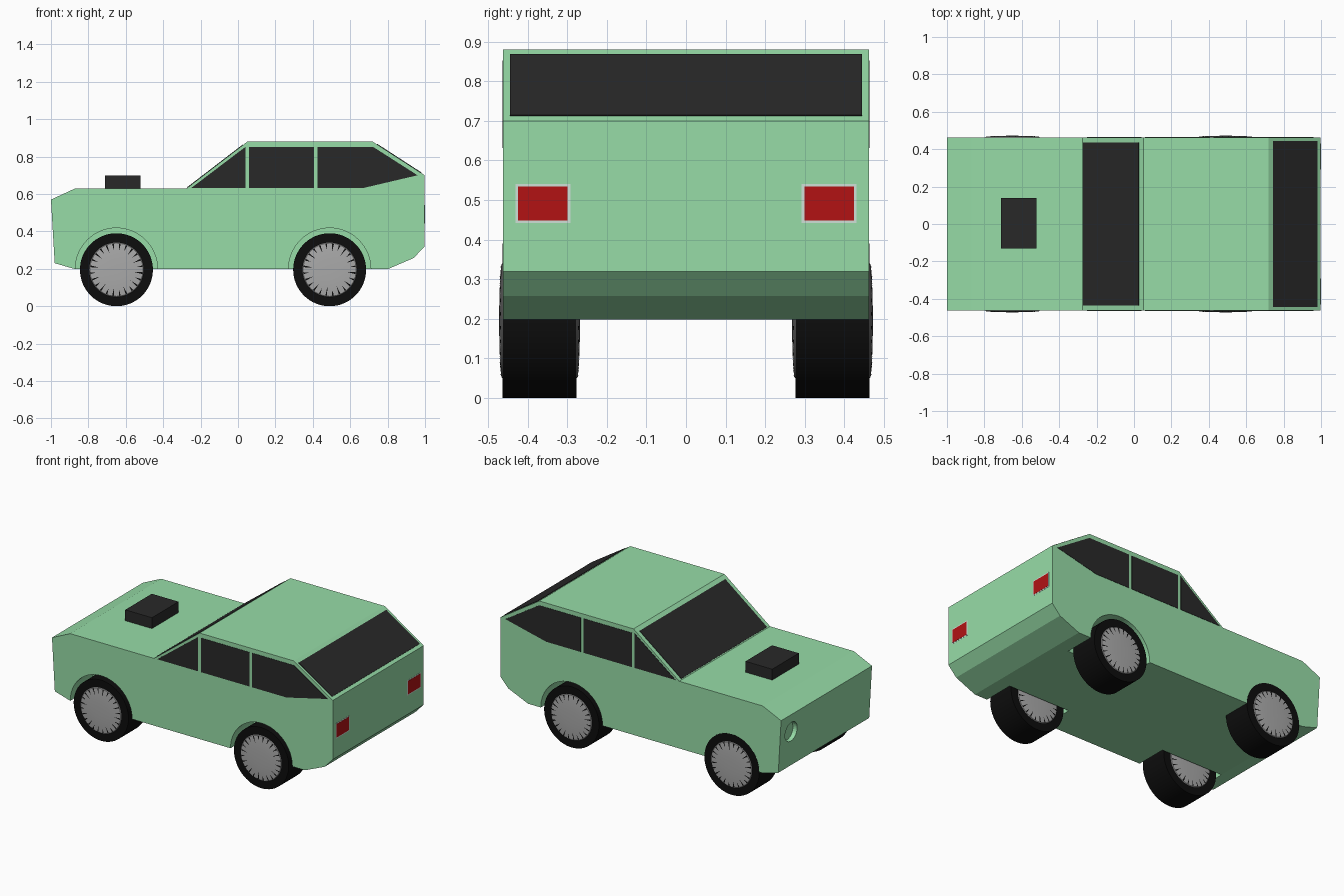
import bpy, bmesh, math
from mathutils import Matrix, Vector

if "Cube" in bpy.data.objects:
    bpy.data.objects.remove(bpy.data.objects["Cube"])


def material(name, rgb):
    m = bpy.data.materials.new(name)
    m.diffuse_color = (*rgb, 1)
    m.use_nodes = True
    m.node_tree.nodes["Principled BSDF"].inputs["Base Color"].default_value = m.diffuse_color
    return m


GREEN = material("green paint", (0.31, 0.72, 0.39))
PALE = material("pale trim", (0.62, 0.75, 0.68))
GLASS = material("dark glass", (0.022, 0.022, 0.022))
BLACK = material("rubber", (0.004, 0.004, 0.004))
METAL = material("rim metal", (0.4, 0.4, 0.4))
RED = material("red lens", (0.45, 0.006, 0.007))


def finish(name, bm, mat):
    bmesh.ops.recalc_face_normals(bm, faces=bm.faces)
    me = bpy.data.meshes.new(name)
    bm.to_mesh(me)
    bm.free()
    ob = bpy.data.objects.new(name, me)
    bpy.context.collection.objects.link(ob)
    if mat:
        me.materials.append(mat)
    return ob


def prism(name, profile, y0, y1, mat):
    """Side profile (x, z) extruded from y0 to y1."""
    bm = bmesh.new()
    face = bm.faces.new([bm.verts.new((x, y0, z)) for x, z in profile])
    ext = bmesh.ops.extrude_face_region(bm, geom=[face])["geom"]
    bmesh.ops.translate(bm, vec=(0, y1 - y0, 0),
                        verts=[v for v in ext if isinstance(v, bmesh.types.BMVert)])
    return finish(name, bm, mat)


def box(name, x, y, z, mat):
    return prism(name, [(x[0], z[0]), (x[1], z[0]), (x[1], z[1]), (x[0], z[1])], y[0], y[1], mat)


def sloped_pane(name, a, b, half, mat, t=0.003):
    """Thin pane lying on the slope from a to b."""
    d = Vector((b[0] - a[0], b[1] - a[1])).normalized()
    n = Vector((-d.y, d.x)) * t
    pts = [(a[0] - n.x, a[1] - n.y), (b[0] - n.x, b[1] - n.y),
           (b[0] + n.x, b[1] + n.y), (a[0] + n.x, a[1] + n.y)]
    return prism(name, pts, -half, half, mat)


def cylinder(name, r, depth, centre, axis, mat, seg=64):
    bm = bmesh.new()
    rot = Matrix.Rotation(math.pi / 2, 4, axis)
    bmesh.ops.create_cone(bm, cap_ends=True, segments=seg, radius1=r, radius2=r, depth=depth,
                          matrix=Matrix.Translation(centre) @ rot)
    return finish(name, bm, mat)


def smooth(ob):
    bpy.ops.object.select_all(action='DESELECT')
    ob.select_set(True)
    bpy.context.view_layer.objects.active = ob
    bpy.ops.object.shade_smooth_by_angle(angle=math.radians(35))


def cut(ob, cutter):
    mod = ob.modifiers.new("cut", 'BOOLEAN')
    mod.operation = 'DIFFERENCE'
    mod.solver = 'EXACT'
    mod.object = cutter
    cutter.hide_render = True
    cutter.hide_viewport = True


# Body shell
body = prism("body", [(-1, 0.57), (-0.87, 0.63), (-0.275, 0.63), (0.05, 0.88), (0.72, 0.88),
                      (0.998, 0.70), (0.998, 0.32), (0.94, 0.258), (0.80, 0.198),
                      (-0.87, 0.198), (-0.98, 0.23)], -0.462, 0.462, GREEN)

# Wheels and arches
SPOKES = 24
for axle, wx in (("front", -0.65), ("rear", 0.49)):
    for side, s in (("right", -1), ("left", 1)):
        tag = f"{axle}_{side}"
        cut(body, cylinder(f"arch_cutter_{tag}", 0.22, 0.3, (wx, s * 0.41, 0.198), 'X', GREEN))
        smooth(cylinder(f"tyre_{tag}", 0.195, 0.186, (wx, s * 0.37, 0.195), 'X', BLACK))
        for face, f in (("outer", s), ("inner", -s)):
            y = s * 0.37 + f * 0.0925
            # domed rim disc
            bm = bmesh.new()
            rings = []
            for r, h in ((0.146, 0), (0.142, 0.004), (0.11, 0.007), (0.06, 0.009), (0.02, 0.0095)):
                rings.append([bm.verts.new((wx + r * math.cos(a), y + f * h, 0.195 + r * math.sin(a)))
                              for a in (2 * math.pi * i / 48 for i in range(48))])
            for p, q in zip(rings, rings[1:]):
                for i in range(48):
                    j = (i + 1) % 48
                    bm.faces.new((p[i], p[j], q[j], q[i]))
            bm.faces.new(rings[-1])
            bm.faces.new(rings[0][::-1])
            smooth(finish(f"rim_{tag}_{face}", bm, METAL))
            # dark slots between spokes
            bm = bmesh.new()
            for i in range(SPOKES):
                a = 2 * math.pi * (i + 0.5) / SPOKES
                inner = 0.095 if i % 2 else 0.108
                pts = [(inner, 0, 0.0086), (0.14, -0.035, 0.0052), (0.14, 0.035, 0.0052)]
                tri = bm.faces.new([bm.verts.new((wx + r * math.cos(a + d), y + f * h,
                                                  0.195 + r * math.sin(a + d))) for r, d, h in pts])
                tri.normal_update()
                if tri.normal.y * f < 0:
                    tri.normal_flip()
            me = bpy.data.meshes.new(f"rim_slots_{tag}_{face}")
            bm.to_mesh(me)
            bm.free()
            me.materials.append(BLACK)
            bpy.context.collection.objects.link(bpy.data.objects.new(me.name, me))

# Headlight recess and lens
cut(body, cylinder("headlight_cutter", 0.062, 0.08, (-0.995, 0.35, 0.455), 'Y', GREEN, 32))
cylinder("headlight_lens", 0.061, 0.01, (-0.958, 0.35, 0.455), 'Y', GREEN, 32)

# Side windows
SIDE = {
    "quarter_window": [(-0.25, 0.632), (0.04, 0.632), (0.04, 0.852)],
    "door_window": [(0.06, 0.632), (0.405, 0.632), (0.405, 0.852), (0.06, 0.852)],
    "rear_side_window": [(0.425, 0.632), (0.67, 0.632), (0.96, 0.70), (0.722, 0.852), (0.425, 0.852)],
}
for name, pts in SIDE.items():
    for side, s in (("right", -1), ("left", 1)):
        prism(f"{name}_{side}", pts, s * 0.458, s * 0.464, GLASS)

# Windscreen and rear window
sloped_pane("windscreen", (-0.27, 0.634), (0.027, 0.862), 0.435, GLASS)
sloped_pane("rear_window", (0.742, 0.866), (0.98, 0.712), 0.445, GLASS)

# Bonnet scoop
box("bonnet_scoop", (-0.71, -0.52), (-0.132, 0.138), (0.62, 0.70), GLASS)

# Tail lights with pale frames
for side, s in (("right", -1), ("left", 1)):
    box(f"tail_light_frame_{side}", (0.98, 0.999), (s * 0.292, s * 0.431), (0.442, 0.54), PALE)
    box(f"tail_light_{side}", (0.985, 1.0), (s * 0.299, s * 0.425), (0.448, 0.534), RED)
